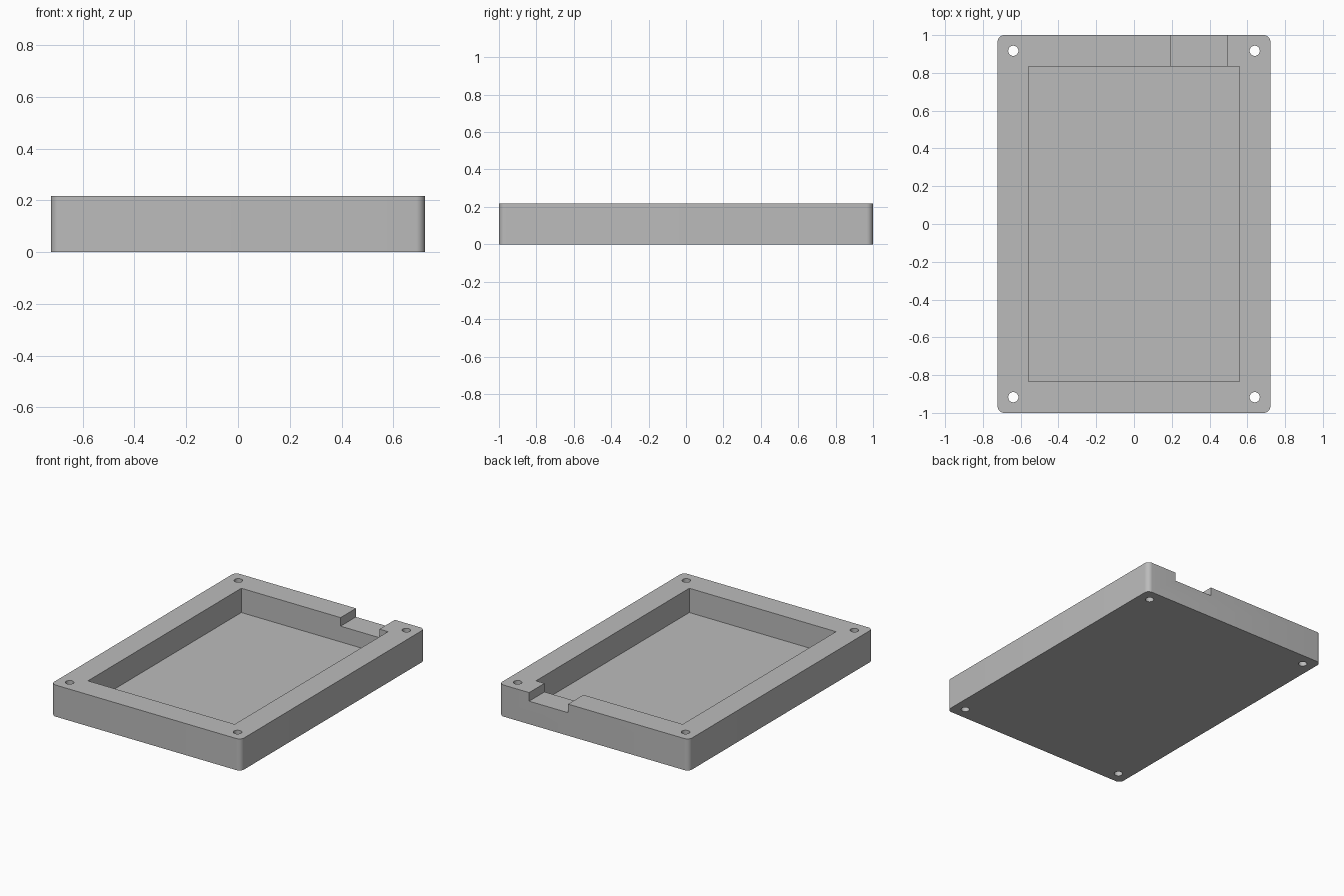
import bpy
import bmesh
from math import radians
from mathutils import Matrix, Vector

old = bpy.data.objects.get("Cube")
if old:
    bpy.data.objects.remove(old, do_unlink=True)

WIDTH, LENGTH, HEIGHT = 1.444, 2.0, 0.217
FLOOR, NOTCH_Z, OVER = 0.05, 0.158, 0.1
HOLE_X, HOLE_Y, HOLE_R = 0.639, 0.917, 0.027

grey = bpy.data.materials.new("plain grey")
grey.use_nodes = True
colour = (0.5, 0.5, 0.5, 1)
grey.diffuse_color = colour
grey.node_tree.nodes["Principled BSDF"].inputs["Base Color"].default_value = colour


def finish(name, bm):
    mesh = bpy.data.meshes.new(name)
    bm.to_mesh(mesh)
    bm.free()
    mesh.materials.append(grey)
    obj = bpy.data.objects.new(name, mesh)
    bpy.context.collection.objects.link(obj)
    return obj


def box(name, low, high, corner=0):
    """Box between two points, optionally with rounded upright edges."""
    low, high = Vector(low), Vector(high)
    bm = bmesh.new()
    bmesh.ops.create_cube(bm, size=1, matrix=Matrix.Translation((low + high) / 2)
                          @ Matrix.Diagonal((*(high - low), 1)))
    if corner:
        upright = [e for e in bm.edges
                   if abs(e.verts[0].co.z - e.verts[1].co.z) > HEIGHT / 2]
        bmesh.ops.bevel(bm, geom=upright, offset=corner, segments=8,
                        profile=0.5, affect='EDGES')
    return finish(name, bm)


def screw_holes():
    """Four upright cylinders, one per corner."""
    bm = bmesh.new()
    for sx in (-1, 1):
        for sy in (-1, 1):
            bmesh.ops.create_cone(
                bm, cap_ends=True, segments=32, radius1=HOLE_R, radius2=HOLE_R,
                depth=1, matrix=Matrix.Translation((sx * HOLE_X, sy * HOLE_Y, 0)))
    return finish("screw_hole_cutter", bm)


# Tray body with rounded corners
tray = box("tray", (-WIDTH / 2, -LENGTH / 2, 0), (WIDTH / 2, LENGTH / 2, HEIGHT), 0.035)

# Pocket, cable notch in the back wall, and corner screw holes
cutters = [
    box("pocket_cutter", (-0.558, -0.833, FLOOR), (0.558, 0.833, HEIGHT + OVER)),
    box("notch_cutter", (0.197, 0.8, NOTCH_Z), (0.493, 1 + OVER, HEIGHT + OVER)),
    screw_holes(),
]
bpy.ops.object.select_all(action='DESELECT')
tray.select_set(True)
bpy.context.view_layer.objects.active = tray
for cutter in cutters:
    cutter.hide_render = True
    mod = tray.modifiers.new(cutter.name, 'BOOLEAN')
    mod.operation = 'DIFFERENCE'
    mod.solver = 'EXACT'
    mod.object = cutter
    bpy.ops.object.modifier_apply(modifier=mod.name)
    bpy.data.objects.remove(cutter, do_unlink=True)

# Smooth rounded corners and hole walls, keeping square edges sharp
bpy.ops.object.shade_smooth_by_angle(angle=radians(30))
